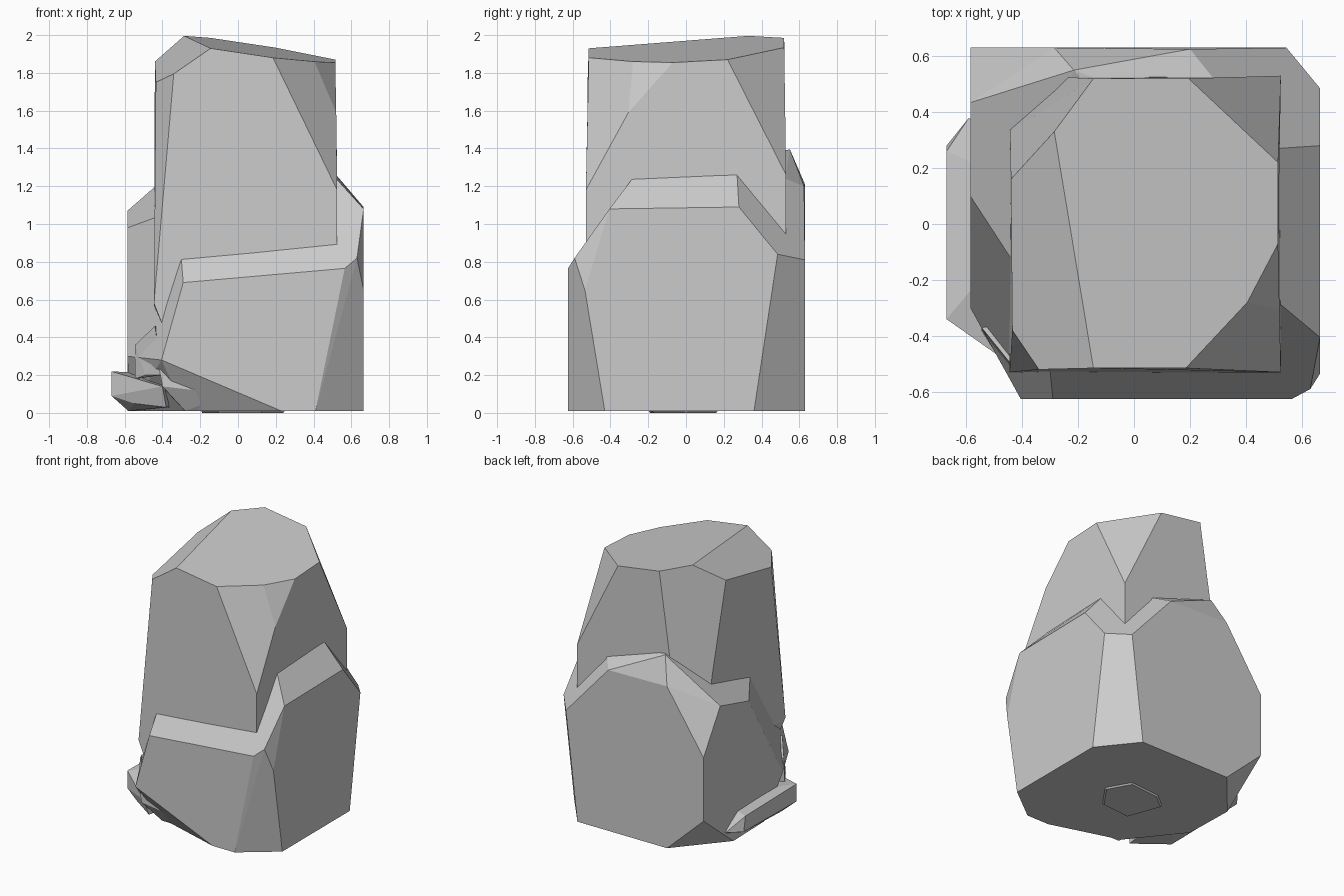
import bpy, bmesh, math


def rock(name, points):
    """Faceted boulder: convex hull of its corner points, near-flat facets merged."""
    bm = bmesh.new()
    for p in points:
        bm.verts.new(p)
    res = bmesh.ops.convex_hull(bm, input=bm.verts[:])
    junk = {e for k in ("geom_interior", "geom_unused") for e in res[k]
            if isinstance(e, bmesh.types.BMVert)}
    bmesh.ops.delete(bm, geom=list(junk), context='VERTS')
    bmesh.ops.dissolve_limit(bm, angle_limit=math.radians(4),
                             verts=bm.verts[:], edges=bm.edges[:])
    bmesh.ops.recalc_face_normals(bm, faces=bm.faces[:])
    mesh = bpy.data.meshes.new(name)
    bm.to_mesh(mesh)
    bm.free()
    obj = bpy.data.objects.new(name, mesh)
    bpy.context.collection.objects.link(obj)
    return obj


# tall upper boulder: slanted top, chamfered shoulders, hidden tapering foot
top = [(x, y, 1.93 + 0.0533 * (y + 0.515) - 0.15 * (x + 0.145)) for x, y in
       [(-.145, .52), (.195, .52), (.515, .22), (.515, -.07), (.405, -.28),
        (.185, -.515), (-.145, -.515), (-.285, .33)]]
shoulders = [(-.34, -.52, 1.795), (-.435, -.38, 1.75), (-.44, .16, 1.86),
             (.52, -.305, 1.59), (.525, -.53, 1.18), (.525, .53, 1.26),
             (-.26, .525, 1.2), (-.443, .33, 1.2)]
foot = [(-.445, -.53, .58), (-.405, -.53, .48), (.525, -.53, .5), (.525, .53, .5),
        (-.36, .53, .5), (-.445, .43, .5),
        (-.19, .05, 0), (-.1, -.19, 0), (.12, -.17, 0), (.24, 0, 0),
        (.15, .16, 0), (-.08, .14, 0)]
rock("upper_boulder", top + shoulders + foot)

# wide lower boulder wrapped around the upper one
base = [(x, y, .01) for x, y in
        [(.41, -.625), (.665, -.43), (.665, .36), (.45, .63), (-.285, .63),
         (-.585, .28), (-.575, -.1), (-.28, -.47), (.23, -.625)]]
sides = [(-.585, .63, .29), (-.585, .63, .76), (-.585, -.3, .3), (-.405, -.625, .28),
         (-.29, -.625, .69), (.565, -.625, .765), (.63, -.59, .82), (.665, -.535, .65),
         (.665, -.405, 1.08), (.665, .28, 1.09), (.665, .485, .84), (.545, .63, .81),
         (.2, .625, 1.2), (-.285, .63, 1.21), (-.585, .434, 1.07), (-.585, .1, .98)]
rim = [(-.3, -.525, .815), (.5, -.5, .92), (.515, -.28, 1.245), (.515, .27, 1.265),
       (.28, .525, 1.24), (-.215, .55, 1.395), (-.43, .33, 1.17), (-.435, -.13, 1.035)]
rock("lower_boulder", base + sides + rim)

# flat stone sticking out along the left foot
rock("side_stone", [
    (-.67, -.34, .22), (-.67, .26, .21), (-.67, -.34, .09), (-.67, .28, .1),
    (-.59, .38, .11), (-.58, -.3, .01), (-.55, .2, .03), (-.54, -.4, .17),
    (-.55, -.4, .05), (-.4, -.53, .14), (-.38, -.5, .03), (-.3, .1, .2),
    (-.3, .1, .03)])

# wedge under the front left corner
rock("front_wedge", [
    (-.42, -.56, .25), (-.4, -.56, .14), (-.05, -.57, .1), (.1, -.5, .01),
    (-.28, -.54, .1), (-.28, -.49, .01), (-.1, -.3, .02), (-.4, -.3, .2),
    (-.3, -.3, .02)])

# small chip on the front left corner
rock("corner_chip", [
    (-.545, -.37, .36), (-.545, -.38, .18), (-.47, -.47, .37), (-.42, -.55, .32),
    (-.41, -.56, .2), (-.49, -.47, .2), (-.4, -.35, .45), (-.4, -.35, .2),
    (-.44, -.5, .46)])
